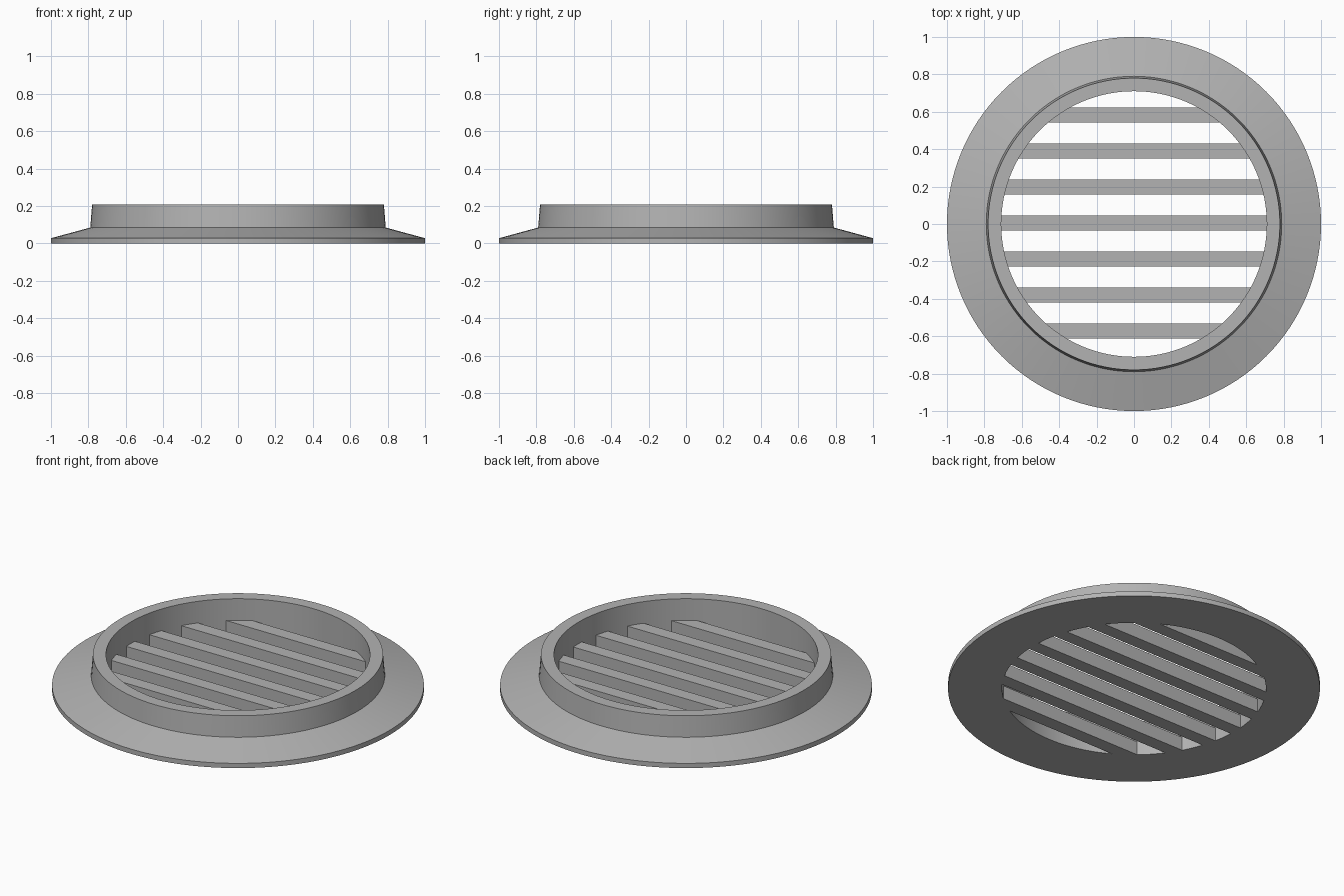
import bpy, bmesh, math

if "Cube" in bpy.data.objects:
    bpy.data.objects.remove(bpy.data.objects["Cube"])

SEGMENTS = 128
INNER_R = 0.71
SLAT_TOP = 0.08

grey = bpy.data.materials.new("grey_plastic")
grey.diffuse_color = (0.45, 0.45, 0.45, 1)
grey.use_nodes = True
grey.node_tree.nodes["Principled BSDF"].inputs["Base Color"].default_value = grey.diffuse_color


def add_object(name, bm):
    bmesh.ops.recalc_face_normals(bm, faces=bm.faces)
    mesh = bpy.data.meshes.new(name)
    bm.to_mesh(mesh)
    bm.free()
    mesh.materials.append(grey)
    obj = bpy.data.objects.new(name, mesh)
    bpy.context.collection.objects.link(obj)
    return obj


# Flange and collar: one closed profile turned about z
profile = [(1.0, 0.0), (1.0, 0.028), (0.79, 0.085), (0.78, 0.208),
           (INNER_R, 0.208), (INNER_R, 0.0)]
bm = bmesh.new()
rings = []
for i in range(SEGMENTS):
    a = 2 * math.pi * i / SEGMENTS
    rings.append([bm.verts.new((r * math.cos(a), r * math.sin(a), z)) for r, z in profile])
for i in range(SEGMENTS):
    here, after = rings[i], rings[(i + 1) % SEGMENTS]
    for j in range(len(profile)):
        k = (j + 1) % len(profile)
        bm.faces.new((here[j], after[j], after[k], here[k]))
ring = add_object("flanged_collar", bm)
bpy.context.view_layer.objects.active = ring
ring.select_set(True)
bpy.ops.object.shade_smooth_by_angle(angle=math.radians(8))


# Slats: bars whose ends follow the round opening
def add_slat(index, y_mid, width=0.08, steps=4):
    ys = [y_mid - width / 2 + width * i / steps for i in range(steps + 1)]
    half = [math.sqrt((INNER_R + 0.002) ** 2 - y * y) for y in ys]
    outline = [(x, y) for x, y in zip(half, ys)]
    outline += [(-x, y) for x, y in reversed(outline)]
    bm = bmesh.new()
    base = bm.faces.new([bm.verts.new((x, y, 0)) for x, y in outline])
    top = bmesh.ops.extrude_face_region(bm, geom=[base])["geom"]
    bmesh.ops.translate(bm, vec=(0, 0, SLAT_TOP),
                        verts=[v for v in top if isinstance(v, bmesh.types.BMVert)])
    add_object(f"slat_{index}", bm)


for i in range(7):
    add_slat(i + 1, 0.005 + (i - 3) * 0.1925)
